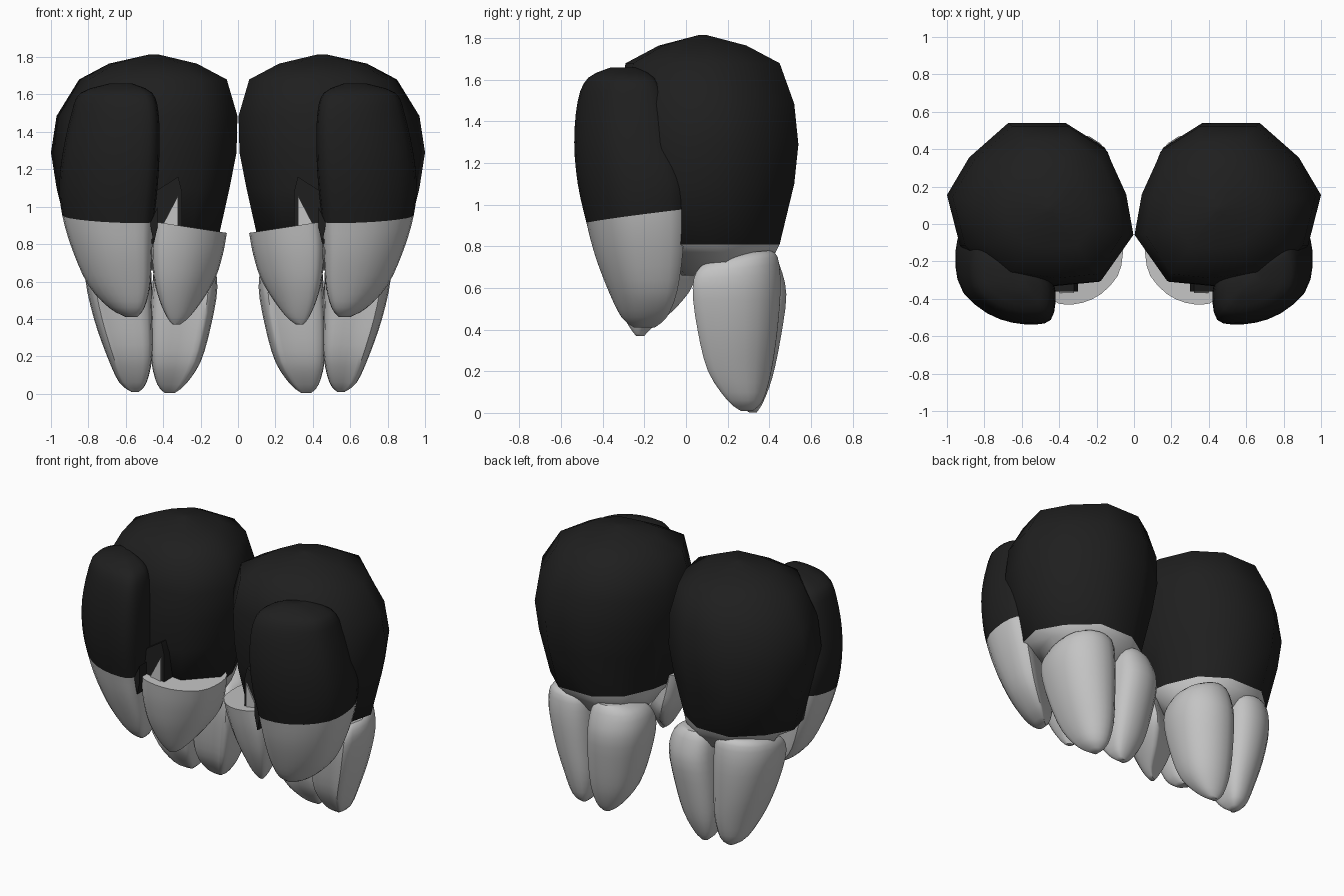
import bpy, bmesh, math

if "Cube" in bpy.data.objects:
    bpy.data.objects.remove(bpy.data.objects["Cube"])

def material(name, v):
    m = bpy.data.materials.new(name)
    m.diffuse_color = (v, v, v, 1)
    m.use_nodes = True
    m.node_tree.nodes["Principled BSDF"].inputs["Base Color"].default_value = m.diffuse_color
    return m

BLACK = material("black_hide", 0.0135)
GREY = material("claw_grey", 0.55)

def spline(pts, k, closed):
    """Catmull-Rom resampling of tuples, k steps per span."""
    n, out = len(pts), []
    get = (lambda i: pts[i % n]) if closed else (lambda i: pts[max(0, min(n - 1, i))])
    for i in range(n if closed else n - 1):
        a, b, c, d = (get(i + j) for j in (-1, 0, 1, 2))
        for s in range(k):
            t = s / k
            out.append(tuple(0.5 * (2*q + (r - p)*t + (2*p - 5*q + 4*r - w)*t*t
                             + (3*q - p - 3*r + w)*t**3) for p, q, r, w in zip(a, b, c, d)))
    if not closed:
        out.append(pts[-1])
    return out

def loft(name, section, rings, split, k=1, angle=50):
    """Rings: z, x0, x1, y0, y1, rise along x, rise along y.
    Faces before ring 'split' are black, the rest grey."""
    if k > 1:
        section, rings = spline(section, 2, True), spline(rings, k, False)
    split *= k
    bm = bmesh.new()
    loops = [[bm.verts.new((x0 + u*(x1 - x0), y0 + v*(y1 - y0), z + su*u + sv*v))
              for u, v in section] for z, x0, x1, y0, y1, su, sv in rings]
    n = len(section)
    for r in range(len(loops) - 1):
        for i in range(n):
            j = (i + 1) % n
            f = bm.faces.new((loops[r][i], loops[r][j], loops[r+1][j], loops[r+1][i]))
            f.material_index = 0 if r < split else 1
    bm.faces.new(loops[0]).material_index = 0 if split > 0 else 1
    bm.faces.new(loops[-1]).material_index = 1
    return finish(name, bm, angle)

def finish(name, bm, angle):
    bmesh.ops.recalc_face_normals(bm, faces=bm.faces)
    me = bpy.data.meshes.new(name)
    bm.to_mesh(me)
    bm.free()
    me.materials.append(BLACK)
    me.materials.append(GREY)
    ob = bpy.data.objects.new(name, me)
    bpy.context.collection.objects.link(ob)
    bpy.ops.object.select_all(action='DESELECT')
    ob.select_set(True)
    bpy.context.view_layer.objects.active = ob
    bpy.ops.object.shade_smooth_by_angle(angle=math.radians(angle))
    mod = ob.modifiers.new("mirror", 'MIRROR')
    mod.use_mirror_merge = False
    return ob

# Big faceted dome with a grey underside
dome = [(.67, 1), (.36, 1), (.15, .85), (.04, .575), (0, .32), (.18, .03),
        (.45, 0), (.75, .05), (.93, .25), (1, .56), (.88, .79)]
loft("dome", dome, [
    (1.815, .43, .47, .06, .10, 0, 0),
    (1.765, .22, .69, -.13, .29, 0, 0),
    (1.68, .06, .85, -.29, .45, 0, 0),
    (1.485, .003, .97, -.33, .52, 0, 0),
    (1.29, .008, 1.0, -.335, .54, 0, 0),
    (1.10, .045, .97, -.325, .52, 0, 0),
    (.81, .11, .90, -.27, .45, 0, 0),
    (.77, .14, .82, -.12, .43, 0, 0),
    (.66, .20, .75, -.02, .36, 0, 0)], split=6, angle=65)

# Front outer toe: black lobe running into a grey claw, flat towards the back
toe = [(0, .25), (.05, .05), (.2, 0), (.45, .02), (.7, .12), (.93, .33), (1, .58),
       (.98, .85), (.88, .99), (.7, .92), (.45, .79), (.15, .64), (.02, .48)]
loft("front_outer_toe", toe, [
    (1.66, .57, .68, -.36, -.24, 0, 0),
    (1.61, .46, .84, -.47, -.15, 0, 0),
    (1.50, .425, .89, -.52, -.10, 0, 0),
    (1.30, .42, .935, -.537, -.06, 0, 0),
    (1.10, .43, .955, -.52, -.01, 0, .03),
    (.91, .45, .94, -.478, -.003, .01, .06),
    (.75, .46, .885, -.435, -.01, 0, .03),
    (.58, .47, .80, -.37, -.04, 0, 0),
    (.46, .50, .69, -.31, -.09, 0, 0),
    (.41, .54, .60, -.25, -.15, 0, 0)], split=5, k=3)

# Front inner claw: grey, cut flat on top
toe_flipped = [(1 - u, v) for u, v in toe]
loft("front_inner_claw", toe_flipped, [
    (.86, .06, .45, -.43, .03, .06, 0),
    (.75, .08, .46, -.41, .04, .03, 0),
    (.62, .12, .45, -.37, .04, 0, 0),
    (.50, .19, .42, -.32, -.05, 0, 0),
    (.41, .26, .38, -.27, -.16, 0, 0),
    (.37, .31, .35, -.24, -.20, 0, 0)], split=0, k=3)

# Rear claws: creased flat front, rounded back, tapering to a tip
claw = [(0, .3), (.08, .12), (.35, .10), (.65, .10), (.86, .05), (.94, .16), (1, .45),
        (.91, .76), (.64, .96), (.32, 1), (.08, .9), (0, .65)]
loft("rear_outer_claw", claw, [
    (.76, .54, .74, .18, .40, 0, .02),
    (.70, .48, .80, .05, .44, 0, .05),
    (.60, .465, .815, .01, .455, 0, .01),
    (.40, .46, .77, .035, .44, 0, 0),
    (.20, .46, .70, .09, .41, 0, 0),
    (.06, .49, .635, .19, .37, 0, 0),
    (.01, .53, .57, .26, .32, 0, 0)], split=0, k=3)
claw_flipped = [(1 - u, v) for u, v in claw]
loft("rear_inner_claw", claw_flipped, [
    (.74, .22, .40, .20, .42, 0, .02),
    (.69, .14, .44, .12, .45, 0, .02),
    (.57, .11, .455, .08, .482, 0, 0),
    (.36, .145, .465, .10, .455, 0, 0),
    (.17, .20, .46, .15, .415, 0, 0),
    (.05, .28, .43, .24, .37, 0, 0),
    (.003, .34, .39, .30, .34, 0, 0)], split=0, k=3)

# Small folds between the front toe and the dome
def fold(name, outline, y0, y1, mat):
    bm = bmesh.new()
    f = bm.faces.new([bm.verts.new((x, y0, z)) for x, z in outline])
    ext = bmesh.ops.extrude_face_region(bm, geom=[f])
    for e in ext["geom"]:
        if isinstance(e, bmesh.types.BMVert):
            e.co.y = y1
    for f in bm.faces:
        f.material_index = mat
    finish(name, bm, 30)

fold("black_fold", [(.30, .88), (.30, 1.08), (.32, 1.16), (.46, 1.07), (.46, .80)], -.36, -.2, 0)
fold("grey_fold", [(.32, .90), (.32, 1.06), (.44, .83)], -.37, -.35, 1)
fold("black_gap", [(.43, .89), (.45, .80), (.47, .91), (.43, 1.0)], -.436, -.36, 0)
